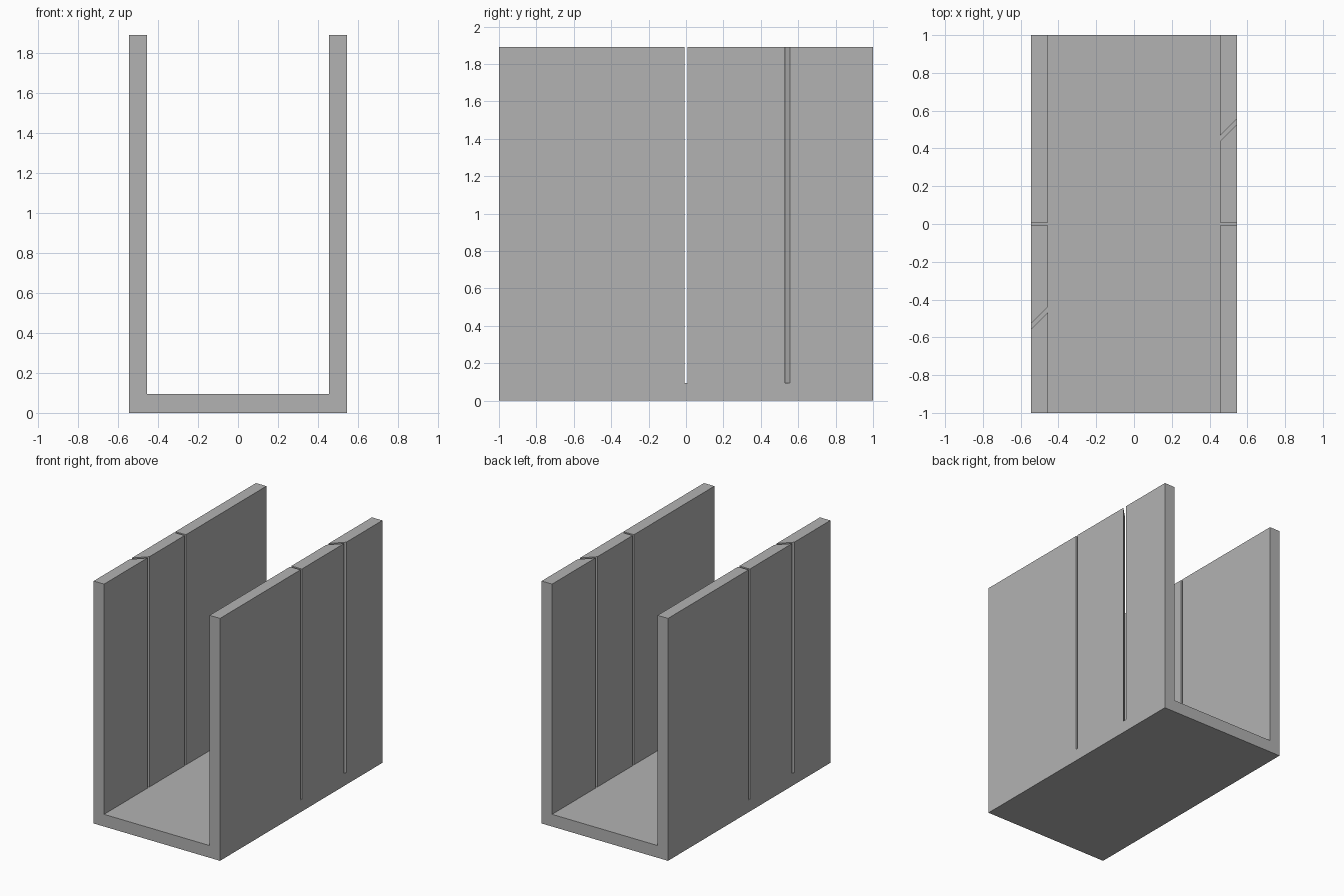
import bpy
import bmesh

cube = bpy.data.objects.get("Cube")
if cube:
    bpy.data.objects.remove(cube, do_unlink=True)

# Single grey material
GREY = (0.448, 0.448, 0.448, 1.0)
grey = bpy.data.materials.new("plain grey")
grey.use_nodes = True
grey.diffuse_color = GREY
grey.node_tree.nodes["Principled BSDF"].inputs["Base Color"].default_value = GREY

OUTER, INNER = 0.545, 0.455
FLOOR, TOP = 0.095, 1.89
SLIT = 0.008            # half width of the straight slit
GAP = 0.014             # half width of the slanted slit along y
SLANT_OUT, SLANT_IN = 0.543, 0.453


def prism(name, plan, z0, z1):
    """Extrude a plan outline from z0 to z1."""
    bm = bmesh.new()
    face = bm.faces.new([bm.verts.new((x, y, z0)) for x, y in plan])
    out = bmesh.ops.extrude_face_region(bm, geom=[face])
    verts = [v for v in out["geom"] if isinstance(v, bmesh.types.BMVert)]
    bmesh.ops.translate(bm, verts=verts, vec=(0, 0, z1 - z0))
    bmesh.ops.recalc_face_normals(bm, faces=bm.faces)
    mesh = bpy.data.meshes.new(name)
    bm.to_mesh(mesh)
    bm.free()
    mesh.materials.append(grey)
    obj = bpy.data.objects.new(name, mesh)
    bpy.context.collection.objects.link(obj)


# Floor slab
prism("floor", [(-OUTER, -1), (OUTER, -1), (OUTER, 1), (-OUTER, 1)], 0, FLOOR)

# Wall panels: each pair is (y at inner side, y at outer side) of a panel end
panels = {
    "long_panel": ((-1, -1), (-SLIT, -SLIT)),
    "middle_panel": ((SLIT, SLIT), (SLANT_IN - GAP, SLANT_OUT - GAP)),
    "end_panel": ((SLANT_IN + GAP, SLANT_OUT + GAP), (1, 1)),
}

# The right wall is the left wall turned half a revolution
for side, s in (("left", 1), ("right", -1)):
    for part, (near, far) in panels.items():
        plan = [(INNER, near[0]), (OUTER, near[1]), (OUTER, far[1]), (INNER, far[0])]
        prism(f"{side}_{part}", [(s * x, s * y) for x, y in plan], FLOOR, TOP)
